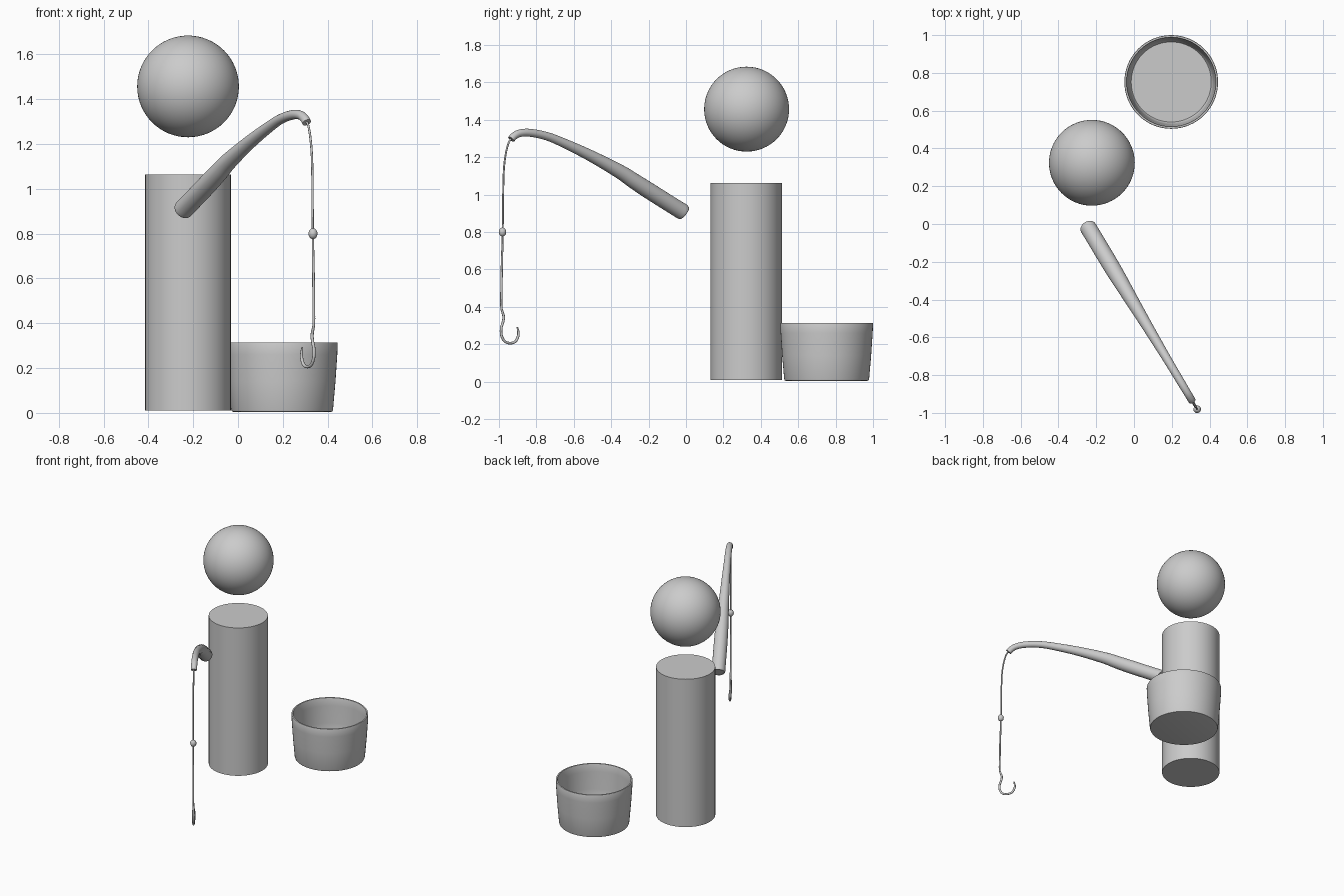
import bpy, bmesh, math
from mathutils import Vector

if "Cube" in bpy.data.objects:
    bpy.data.objects.remove(bpy.data.objects["Cube"])


def finish(name, bm):
    bmesh.ops.recalc_face_normals(bm, faces=bm.faces)
    me = bpy.data.meshes.new(name)
    bm.to_mesh(me)
    bm.free()
    ob = bpy.data.objects.new(name, me)
    bpy.context.collection.objects.link(ob)
    bpy.ops.object.select_all(action='DESELECT')
    ob.select_set(True)
    bpy.context.view_layer.objects.active = ob
    bpy.ops.object.shade_smooth_by_angle(angle=math.radians(40))
    return ob


def loft(name, rings):
    """Bridge equal-sized rings of points and cap both ends."""
    bm = bmesh.new()
    vs = [[bm.verts.new(p) for p in ring] for ring in rings]
    n = len(vs[0])
    for a, b in zip(vs, vs[1:]):
        for i in range(n):
            j = (i + 1) % n
            bm.faces.new((a[i], a[j], b[j], b[i]))
    bm.faces.new(vs[0])
    bm.faces.new(vs[-1])
    return finish(name, bm)


def lathe(name, centre, profile, sides=64):
    ang = [2 * math.pi * i / sides for i in range(sides)]
    return loft(name, [[(centre[0] + r * math.cos(a), centre[1] + r * math.sin(a), z)
                        for a in ang] for r, z in profile])


def ball(name, loc, radius, zscale=1, seg=64):
    bm = bmesh.new()
    bmesh.ops.create_uvsphere(bm, u_segments=seg, v_segments=seg // 2, radius=radius)
    bmesh.ops.scale(bm, vec=(1, 1, zscale), verts=bm.verts)
    bmesh.ops.translate(bm, vec=loc, verts=bm.verts)
    return finish(name, bm)


def rod_plane(y, z):
    """The rod, line and hook all lie in one upright slanted plane."""
    return Vector((-0.254 - 0.6 * y, y, z))


def smooth(pts, steps):
    """Catmull-Rom through (y, z, radius) points."""
    p = [Vector(q) for q in [pts[0]] + pts + [pts[-1]]]
    out = []
    for a, b, c, d in zip(p, p[1:], p[2:], p[3:]):
        for k in range(steps):
            t = k / steps
            out.append(0.5 * (2 * b + (c - a) * t + (2 * a - 5 * b + 4 * c - d) * t * t
                              + (3 * b - a - 3 * c + d) * t ** 3))
    return out + [p[-1]]


def tube(name, pts, sides, steps):
    path = smooth(pts, steps)
    pos = [rod_plane(q[0], q[1]) for q in path]
    side = Vector((1, 0.6, 0)).normalized()
    rings = []
    for i, q in enumerate(path):
        tan = (pos[min(i + 1, len(pos) - 1)] - pos[max(i - 1, 0)]).normalized()
        up = side.cross(tan)
        rings.append([pos[i] + q[2] * (side * math.cos(a) + up * math.sin(a))
                      for a in (2 * math.pi * k / sides for k in range(sides))])
    return loft(name, rings)


# Figure: head and body
ball("head", (-0.223, 0.324, 1.457), 0.227)
lathe("body", (-0.223, 0.322), [(0.191, 0.01), (0.191, 1.063)])

# Hollow tapered bucket
lathe("bucket", (0.197, 0.752), [
    (0.215, 0.004), (0.224, 0.006), (0.227, 0.014), (0.238, 0.14), (0.246, 0.26),
    (0.248, 0.31), (0.246, 0.315), (0.237, 0.315), (0.235, 0.31), (0.233, 0.26),
    (0.225, 0.14), (0.218, 0.03), (0.212, 0.022)])

# Fishing rod with thick grip and drooping tip
tube("fishing_rod", [
    (-0.013, 0.905, 0.038), (-0.019, 0.909, 0.044), (-0.06, 0.934, 0.044),
    (-0.195, 1.019, 0.044), (-0.28, 1.074, 0.042), (-0.356, 1.124, 0.038),
    (-0.516, 1.211, 0.030), (-0.676, 1.286, 0.024), (-0.757, 1.316, 0.022),
    (-0.837, 1.331, 0.021), (-0.89, 1.328, 0.020), (-0.92, 1.312, 0.020),
    (-0.934, 1.296, 0.020)], 32, 5)

# Hanging line, float and hook
tube("fishing_line", [
    (-0.93, 1.305, 0.005), (-0.951, 1.27, 0.005), (-0.968, 1.19, 0.005),
    (-0.976, 1.08, 0.005), (-0.98, 0.8, 0.005), (-0.985, 0.6, 0.006),
    (-0.988, 0.42, 0.006)], 12, 6)
ball("float", rod_plane(-0.981, 0.8), 0.02, 1.2, 24)
tube("hook", [
    (-0.988, 0.43, 0.006), (-0.986, 0.39, 0.006), (-0.975, 0.35, 0.007),
    (-0.978, 0.32, 0.007), (-0.988, 0.285, 0.007), (-0.986, 0.245, 0.007),
    (-0.968, 0.215, 0.007), (-0.94, 0.206, 0.007), (-0.912, 0.215, 0.007),
    (-0.897, 0.245, 0.007), (-0.897, 0.27, 0.006), (-0.902, 0.292, 0.004)], 12, 6)
